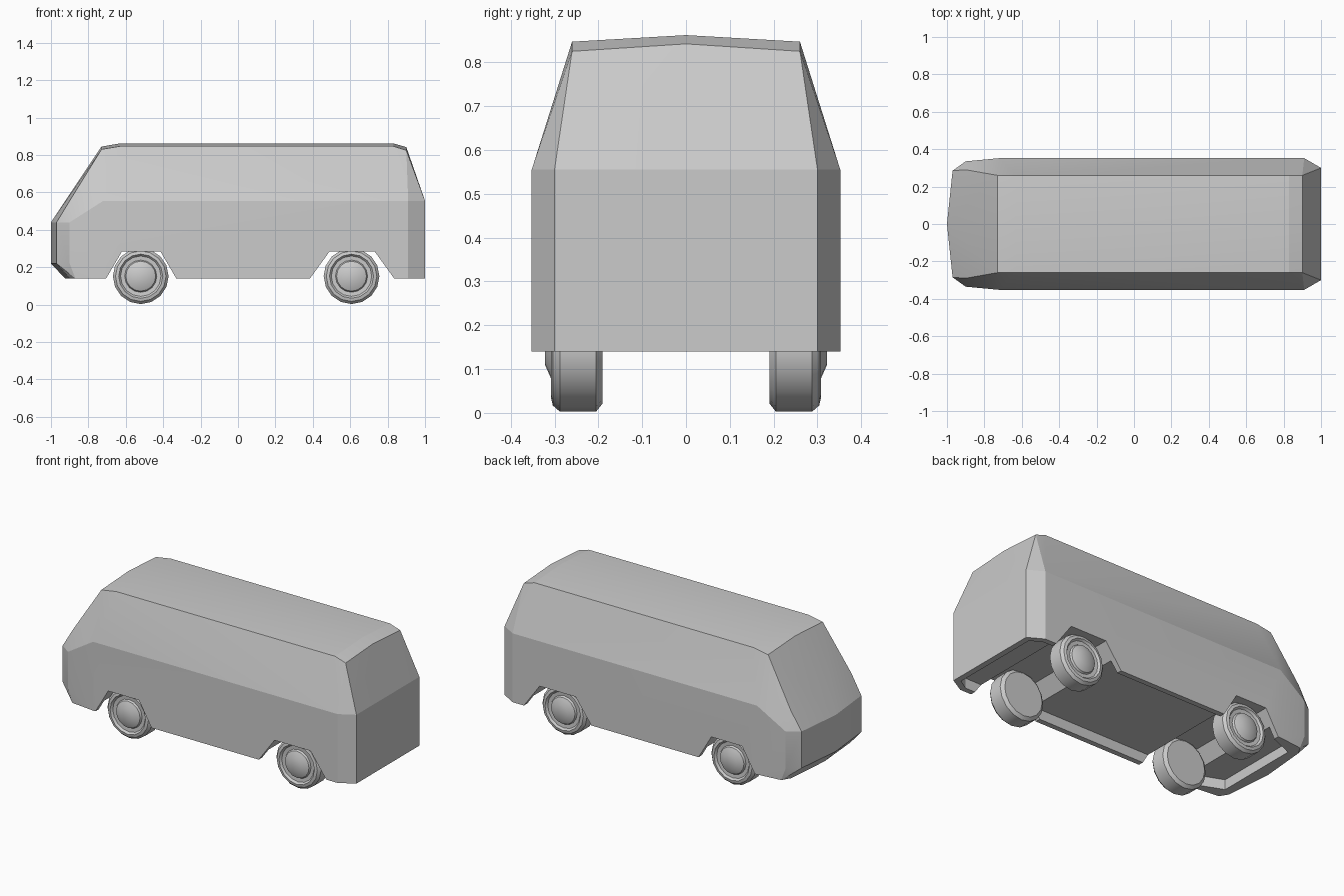
import bpy, bmesh, math

if "Cube" in bpy.data.objects:
    bpy.data.objects.remove(bpy.data.objects["Cube"])


def make_object(name, bm):
    bmesh.ops.recalc_face_normals(bm, faces=bm.faces)
    mesh = bpy.data.meshes.new(name)
    bm.to_mesh(mesh)
    bm.free()
    obj = bpy.data.objects.new(name, mesh)
    bpy.context.collection.objects.link(obj)
    return obj


def activate(obj):
    bpy.ops.object.select_all(action='DESELECT')
    obj.select_set(True)
    bpy.context.view_layer.objects.active = obj


def smooth(obj, degrees):
    activate(obj)
    bpy.ops.object.shade_smooth_by_angle(angle=math.radians(degrees))


def prism(name, outline, offset):
    bm = bmesh.new()
    face = bm.faces.new([bm.verts.new(p) for p in outline])
    ext = bmesh.ops.extrude_face_region(bm, geom=[face])
    verts = [v for v in ext['geom'] if isinstance(v, bmesh.types.BMVert)]
    bmesh.ops.translate(bm, verts=verts, vec=offset)
    return make_object(name, bm)


def cut(target, cutter):
    mod = target.modifiers.new("cut", 'BOOLEAN')
    mod.operation = 'DIFFERENCE'
    mod.solver = 'EXACT'
    mod.object = cutter
    activate(target)
    bpy.ops.object.modifier_apply(modifier=mod.name)
    bpy.data.objects.remove(cutter, do_unlink=True)


# Body: faceted hull over one side's corner points and their mirror
CORNERS = [
    # nose and windscreen
    (-1.0, 0, .22), (-1.0, 0, .44), (-.925, 0, .14),
    (-.97, .285, .22), (-.97, .285, .44), (-.90, .285, .14),
    (-.90, .335, .22), (-.90, .335, .44), (-.87, .335, .14),
    # belt line and lower side
    (-.90, .29, .555), (-.72, .352, .555), (-.72, .352, .14),
    (.91, .352, .555), (.91, .352, .14),
    # roof
    (-.73, 0, .845), (-.73, .26, .83), (-.63, 0, .862), (-.63, .26, .847),
    (.83, 0, .862), (.83, .26, .847), (.90, 0, .842), (.90, .26, .825),
    # tail
    (1.0, .30, .555), (1.0, .30, .14),
]
bm = bmesh.new()
for x, y, z in CORNERS:
    bm.verts.new((x, y, z))
    if y:
        bm.verts.new((x, -y, z))
hull = bmesh.ops.convex_hull(bm, input=bm.verts)
bmesh.ops.delete(bm, geom=list({g for g in hull['geom_interior'] if isinstance(g, bmesh.types.BMVert)}), context='VERTS')
bmesh.ops.dissolve_limit(bm, angle_limit=math.radians(1), verts=bm.verts, edges=bm.edges)
body = make_object("van_body", bm)

# Wheel arches running across the underside
for x0, x1, x2, x3 in [(-.705, -.62, -.415, -.33), (.385, .49, .73, .835)]:
    s0, s3 = (x1 - x0) / .145, (x3 - x2) / .145
    outline = [(x0 - s0 * .06, -.5, .08), (x1, -.5, .285), (x2, -.5, .285), (x3 + s3 * .06, -.5, .08)]
    cut(body, prism("arch_cutter", outline, (0, 1, 0)))

# Recessed floor leaving a thin skirt
half = [(-.85, .26), (-.7, .32), (.9, .32), (.965, .28)]
outline = [(x, y, .05) for x, y in half] + [(x, -y, .05) for x, y in reversed(half)]
cut(body, prism("floor_cutter", outline, (0, 0, .15)))
smooth(body, 15)

# Wheels: lathed tyre, rim and hub cap (radius, depth)
PROFILE = [(0, .19), (.13, .19), (.149, .205), (.149, .288), (.135, .304),
           (.118, .308), (.108, .296), (.086, .294), (.08, .305), (.042, .322), (0, .322)]
for label, x in (("front", -.52), ("rear", .607)):
    for side, s in (("left", -1), ("right", 1)):
        bm = bmesh.new()
        verts = [bm.verts.new((r, 0, d)) for r, d in PROFILE]
        edges = [bm.edges.new(pair) for pair in zip(verts, verts[1:])]
        bmesh.ops.spin(bm, geom=verts + edges, cent=(0, 0, 0), axis=(0, 0, 1),
                       angle=math.tau, steps=16, use_duplicate=False)
        bmesh.ops.remove_doubles(bm, verts=bm.verts, dist=1e-4)
        for v in bm.verts:
            px, py, pz = v.co
            v.co = (x + px, s * pz, .152 + py)
        smooth(make_object(f"{label}_{side}_wheel", bm), 25)
